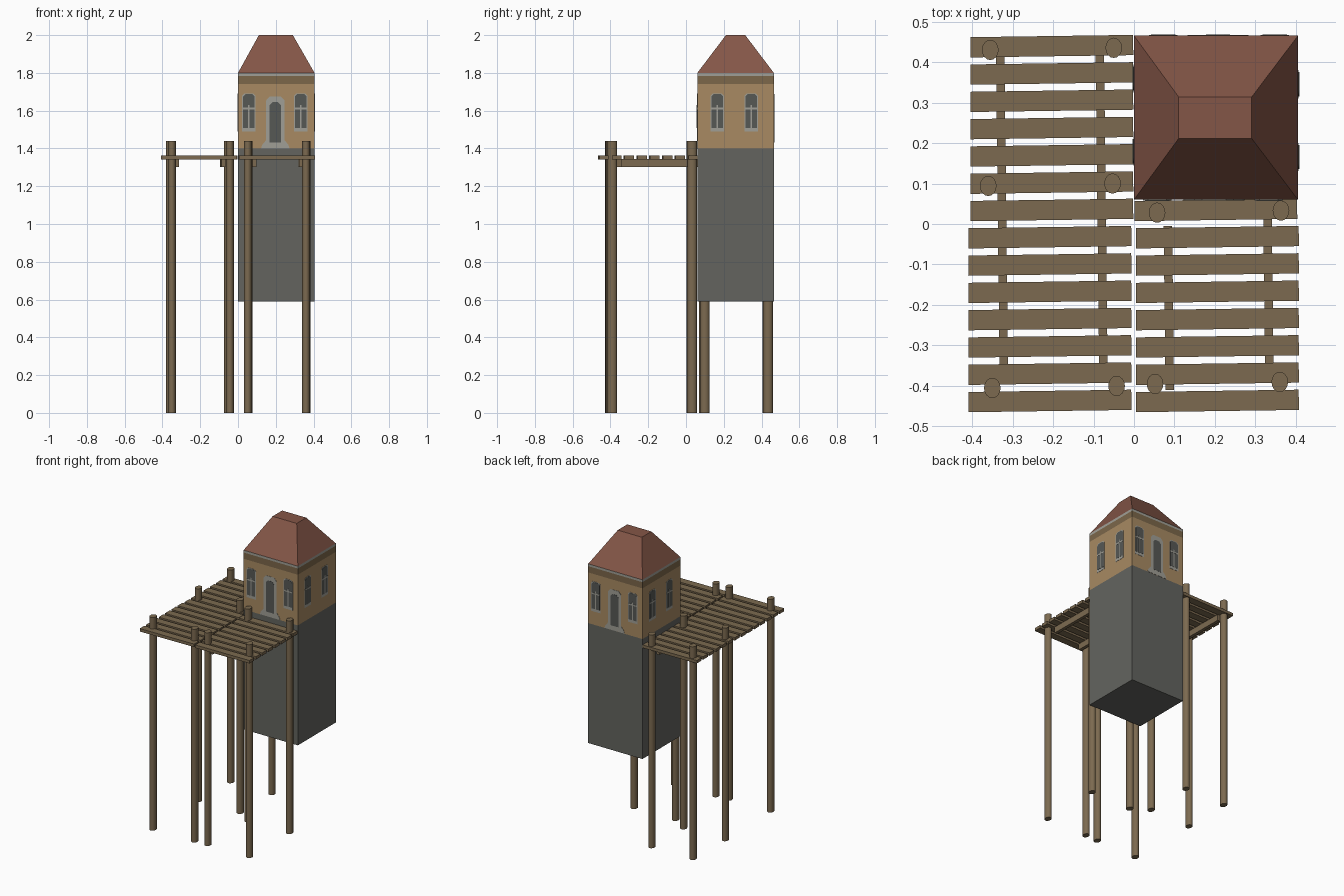
import bpy, bmesh, math
from mathutils import Matrix, Vector

if "Cube" in bpy.data.objects:
    bpy.data.objects.remove(bpy.data.objects["Cube"])


def material(name, r, g, b):
    lin = lambda c: ((c / 255 + 0.055) / 1.055) ** 2.4 if c > 10 else c / 255 / 12.92
    m = bpy.data.materials.new(name)
    m.diffuse_color = (lin(r), lin(g), lin(b), 1)
    m.use_nodes = True
    m.node_tree.nodes["Principled BSDF"].inputs["Base Color"].default_value = m.diffuse_color
    return m


WOOD = material("weathered wood", 124, 106, 80)
STONE = material("grey stone", 99, 100, 95)
WALL = material("tan plaster", 168, 138, 98)
TRIM = material("brown cornice", 124, 103, 74)
PALE = material("pale grey frame", 160, 159, 150)
GLASS = material("dark grey glass", 86, 88, 85)
ROOF = material("red brown roof", 132, 86, 71)


def finish(name, bm, mat):
    bmesh.ops.recalc_face_normals(bm, faces=bm.faces)
    me = bpy.data.meshes.new(name)
    bm.to_mesh(me)
    bm.free()
    me.materials.append(mat)
    ob = bpy.data.objects.new(name, me)
    bpy.context.collection.objects.link(ob)
    return ob


def box(name, centre, size, mat, turn=0.0):
    bm = bmesh.new()
    bmesh.ops.create_cube(bm, size=1)
    bm.transform(Matrix.Diagonal((*size, 1)))
    ob = finish(name, bm, mat)
    ob.location = centre
    ob.rotation_euler.z = turn
    return ob


# --- house body: stone base, plaster storey, cornice and pale eaves strip
HX, HY, HALF = 0.2025, 0.2625, 0.2025
for name, z0, z1, mat in (("stone_base", 0.59, 1.40, STONE), ("plaster_walls", 1.40, 1.742, WALL),
                          ("cornice", 1.742, 1.784, TRIM), ("eaves_strip", 1.784, 1.80, PALE)):
    box(name, (HX, HY, (z0 + z1) / 2), (2 * HALF, 2 * HALF, z1 - z0), mat)

# --- hipped roof with a flat rectangular top
bm = bmesh.new()
bmesh.ops.create_cube(bm, size=1)
for v in bm.verts:
    if v.co.z < 0:
        v.co = (HX + math.copysign(HALF, v.co.x), HY + math.copysign(HALF, v.co.y), 1.80)
    else:
        v.co = (HX - 0.002 + math.copysign(0.09, v.co.x), HY + math.copysign(0.051, v.co.y), 2.0)
finish("hipped_roof", bm, ROOF)


# --- facade plates: outlines in (u, z) placed on a wall by quarter turns
def add_plate(bm, outline, turns, depth):
    m = Matrix.Translation((HX, HY, 0)) @ Matrix.Rotation(turns * math.pi / 2, 4, 'Z')
    rings = [[bm.verts.new(m @ Vector((u, -HALF - d, z))) for u, z in outline]
             for d in (-0.002, depth)]
    bm.faces.new(rings[0][::-1])
    bm.faces.new(rings[1])
    n = len(outline)
    for i in range(n):
        j = (i + 1) % n
        bm.faces.new((rings[0][i], rings[0][j], rings[1][j], rings[1][i]))


def arch(u, w, z0, z1, cut):
    """Upright panel with cut-off top corners."""
    h = w / 2
    return [(u - h, z0), (u + h, z0), (u + h, z1 - cut), (u + h - cut, z1),
            (u - h + cut, z1), (u - h, z1 - cut)]


def rect(u, w, z0, z1):
    return [(u - w / 2, z0), (u + w / 2, z0), (u + w / 2, z1), (u - w / 2, z1)]


frames, panes, bars = bmesh.new(), bmesh.new(), bmesh.new()
door_frames, doors = bmesh.new(), bmesh.new()
for turns in range(4):
    front_like = turns % 2 == 0
    for u in ((-0.145, 0.13) if front_like else (-0.097, 0.083)):
        add_plate(frames, arch(u, 0.070, 1.490, 1.692, 0.012), turns, 0.0015)
        add_plate(panes, arch(u, 0.060, 1.508, 1.688, 0.012), turns, 0.0025)
        add_plate(bars, rect(u, 0.007, 1.508, 1.63), turns, 0.0035)
        add_plate(bars, rect(u, 0.060, 1.607, 1.616), turns, 0.0035)
    if front_like:
        u = -0.005
        # surround flares into a step at the bottom
        outline = [(u - 0.075, 1.401), (u + 0.075, 1.401), (u + 0.07, 1.418), (u + 0.048, 1.445),
                   (u + 0.048, 1.655), (u + 0.03, 1.675), (u - 0.03, 1.675),
                   (u - 0.048, 1.655), (u - 0.048, 1.445), (u - 0.07, 1.418)]
        add_plate(door_frames, outline, turns, 0.0015)
        add_plate(doors, arch(u, 0.060, 1.432, 1.645, 0.015), turns, 0.0025)
finish("window_frames", frames, PALE)
finish("window_panes", panes, GLASS)
finish("window_bars", bars, PALE)
finish("door_surrounds", door_frames, PALE)
finish("doors", doors, GLASS)

# --- deck planks: fourteen on the left, eight in front of the house
TURN = 0.014
PITCH = 0.0674
for i in range(14):
    y = -0.437 + i * PITCH
    x = -0.2075 if i < 7 else -0.203
    box("left_plank", (x, y, 1.352), (0.402, 0.050, 0.02), WOOD, TURN)
    if i < 8:
        x = 0.206 if i < 7 else 0.202
        box("right_plank", (x, y, 1.352), (0.402, 0.050, 0.02), WOOD, TURN)

# --- beams below the planks: x, back end, front end
for x, y1, y0 in ((-0.326, 0.415, -0.35), (-0.080, 0.42, -0.35),
                  (0.086, -0.005, -0.41), (0.332, 0.012, -0.345)):
    box("deck_beam", (x, (y0 + y1) / 2, 1.322), (0.021, y1 - y0, 0.042), WOOD, TURN * 0.8)

# --- round posts standing through the deck
for x, y in ((-0.355, 0.430), (-0.050, 0.435), (-0.360, 0.094), (-0.053, 0.100),
             (-0.350, -0.405), (-0.043, -0.400), (0.057, 0.028), (0.363, 0.033),
             (0.052, -0.395), (0.360, -0.390)):
    bm = bmesh.new()
    bmesh.ops.create_cone(bm, cap_ends=True, segments=16, radius1=1, radius2=1, depth=1.44)
    bm.transform(Matrix.Diagonal((0.0205, 0.025, 1, 1)))
    post = finish("deck_post", bm, WOOD)
    post.location = (x, y, 0.72)
    bpy.ops.object.select_all(action='DESELECT')
    post.select_set(True)
    bpy.context.view_layer.objects.active = post
    bpy.ops.object.shade_smooth_by_angle(angle=math.radians(40))
